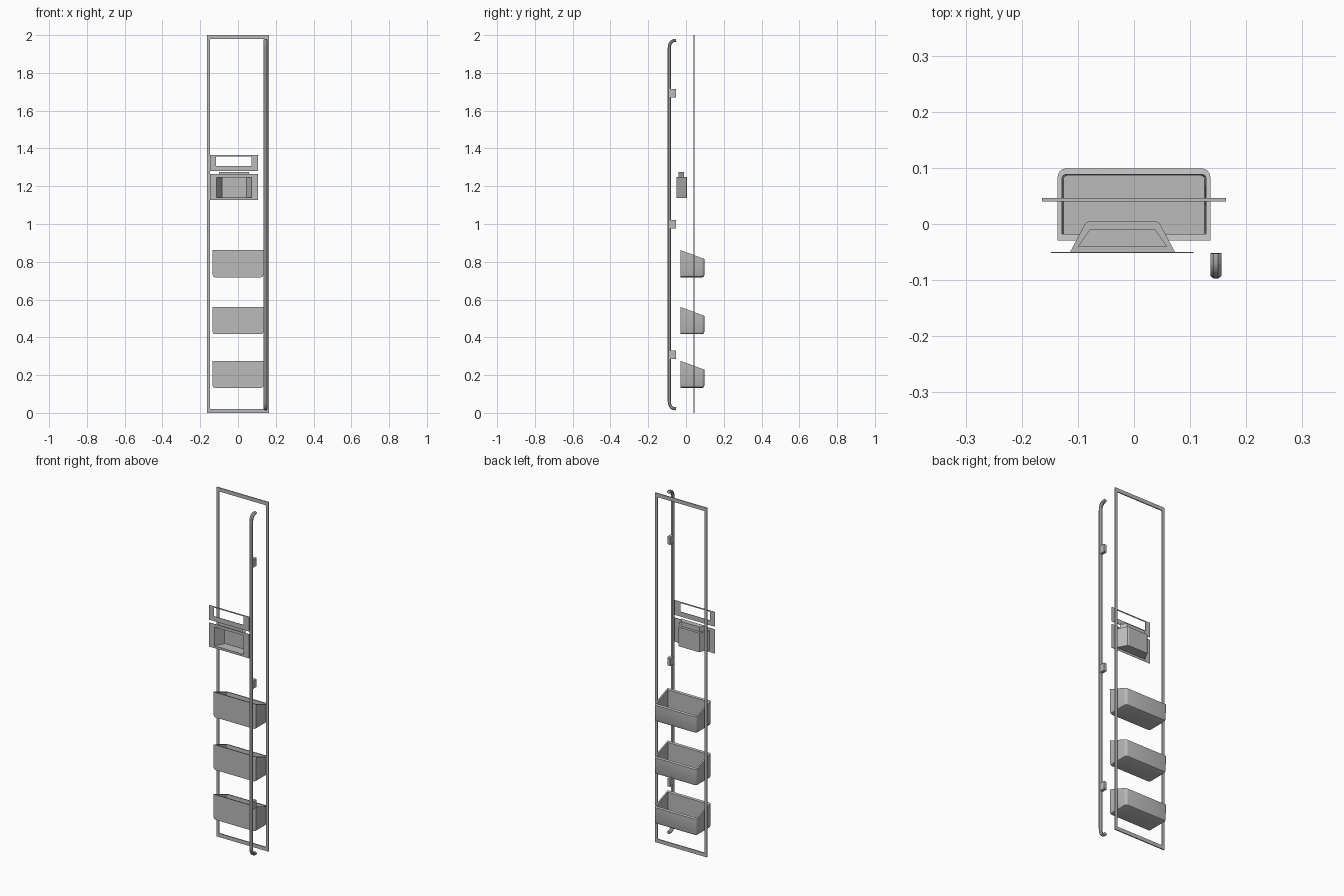
import bpy, bmesh, math

cube = bpy.data.objects.get("Cube")
if cube:
    bpy.data.objects.remove(cube, do_unlink=True)

grey = bpy.data.materials.new("plain grey")
grey.use_nodes = True
grey.diffuse_color = (0.5, 0.5, 0.5, 1)
grey.node_tree.nodes["Principled BSDF"].inputs["Base Color"].default_value = (0.5, 0.5, 0.5, 1)


def finish(name, bm, smooth=False):
    bmesh.ops.recalc_face_normals(bm, faces=bm.faces)
    mesh = bpy.data.meshes.new(name)
    bm.to_mesh(mesh)
    bm.free()
    mesh.materials.append(grey)
    ob = bpy.data.objects.new(name, mesh)
    bpy.context.collection.objects.link(ob)
    if smooth:
        bpy.ops.object.select_all(action='DESELECT')
        ob.select_set(True)
        bpy.context.view_layer.objects.active = ob
        bpy.ops.object.shade_smooth_by_angle(angle=math.radians(35))
    return ob


def loft(name, rings, caps=True, wrap=False, smooth=False):
    """Skin a list of equal-length point rings."""
    bm = bmesh.new()
    rows = [[bm.verts.new(p) for p in ring] for ring in rings]
    pairs = list(zip(rows, rows[1:])) + ([(rows[-1], rows[0])] if wrap else [])
    n = len(rows[0])
    for a, b in pairs:
        for i in range(n):
            j = (i + 1) % n
            bm.faces.new((a[i], a[j], b[j], b[i]))
    if caps and not wrap:
        bm.faces.new(rows[0])
        bm.faces.new(rows[-1])
    return finish(name, bm, smooth)


def rect(x0, x1, z0, z1, y):
    return [(x0, y, z0), (x1, y, z0), (x1, y, z1), (x0, y, z1)]


def plate_with_hole(name, outer, hole, y0, y1):
    loft(name, [rect(*outer, y0), rect(*hole, y0), rect(*hole, y1), rect(*outer, y1)], wrap=True)


# Tall door frame
plate_with_hole("door_frame", (-0.164, 0.164, 0, 2), (-0.148, 0.148, 0.021, 1.979), 0.04, 0.046)


# Door bins: sloping rim, rounded back corners and lower edges
def bin_ring(half, y0, y1, r, z_at):
    pts = [(-half, y0), (half, y0)]
    for cx, start in ((half - r, 0), (r - half, 90)):
        for k in range(5):
            a = math.radians(start + 22.5 * k)
            pts.append((cx + r * math.cos(a), y1 - r + r * math.sin(a)))
    return [(x, y, z_at(y)) for x, y in pts]


def make_bin(name, z):
    flat = lambda h: (lambda y: z + h)
    rim = lambda y: z + 0.144 - (y + 0.03) * 0.37
    loft(name, [
        bin_ring(0.122, -0.029, 0.087, 0.008, flat(0)),
        bin_ring(0.131, -0.029, 0.094, 0.012, flat(0.004)),
        bin_ring(0.135, -0.029, 0.098, 0.015, flat(0.014)),
        bin_ring(0.136, -0.029, 0.099, 0.015, rim),
        bin_ring(0.128, -0.018, 0.088, 0.006, rim),
        bin_ring(0.126, -0.018, 0.086, 0.006, flat(0.011)),
    ], smooth=True)


for label, z in (("lower", 0.132), ("middle", 0.417), ("upper", 0.718)):
    make_bin(label + "_bin", z)

# Long handle: octagonal bar swept along a path with curved ends
top_end = [(-0.052, 1.972), (-0.066, 1.971), (-0.077, 1.965),
           (-0.084, 1.955), (-0.088, 1.942), (-0.089, 1.92)]
path = top_end + [(y, 1.994 - z) for y, z in reversed(top_end)]
rings = []
for i, (y, z) in enumerate(path):
    a, b = path[max(i - 1, 0)], path[min(i + 1, len(path) - 1)]
    dy, dz = b[0] - a[0], b[1] - a[1]
    length = math.hypot(dy, dz)
    ny, nz = -dz / length, dy / length
    ring = []
    for k in range(8):
        ang = math.radians(22.5 + 45 * k)
        u, v = 0.0105 * math.cos(ang), 0.009 * math.sin(ang)
        ring.append((0.146 + u, y + ny * v, z + nz * v))
    rings.append(ring)
loft("handle_bar", rings, smooth=True)

# Handle mounts
for label, z in (("lower", 0.307), ("middle", 0.999), ("upper", 1.693)):
    loft(label + "_handle_mount", [rect(0.137, 0.155, z - 0.022, z + 0.022, -0.086),
                                   rect(0.137, 0.155, z - 0.022, z + 0.022, -0.052)])

# Dispenser: control surround and recess surround
plate_with_hole("control_surround", (-0.148, 0.106, 1.28, 1.364),
                (-0.117, 0.071, 1.308, 1.357), -0.0515, -0.0495)
plate_with_hole("recess_surround", (-0.148, 0.106, 1.126, 1.264),
                (-0.114, 0.073, 1.138, 1.248), -0.0515, -0.0495)

# Dispenser recess: open-fronted tapered shell
half_plan = [(0.0935, -0.05), (0.07, -0.006), (0.066, 0.002), (0.059, 0.005)]
plan = half_plan + [(-x, y) for x, y in reversed(half_plan)]
bm = bmesh.new()
low = [bm.verts.new((x - 0.0205, y, 1.138)) for x, y in plan]
high = [bm.verts.new((x - 0.0205, y, 1.248)) for x, y in plan]
for i in range(len(plan) - 1):
    bm.faces.new((low[i], low[i + 1], high[i + 1], high[i]))
bm.faces.new(low[::-1])
bm.faces.new(high)
recess = finish("dispenser_recess", bm)
shell = recess.modifiers.new("wall", 'SOLIDIFY')
shell.thickness = 0.002
shell.offset = -1

# Housing on top of the recess
spout = [(-0.1, -0.04), (0.059, -0.04), (0.038, -0.01), (-0.079, -0.01)]
loft("dispenser_housing", [[(x, y, z) for x, y in spout] for z in (1.247, 1.275)])
